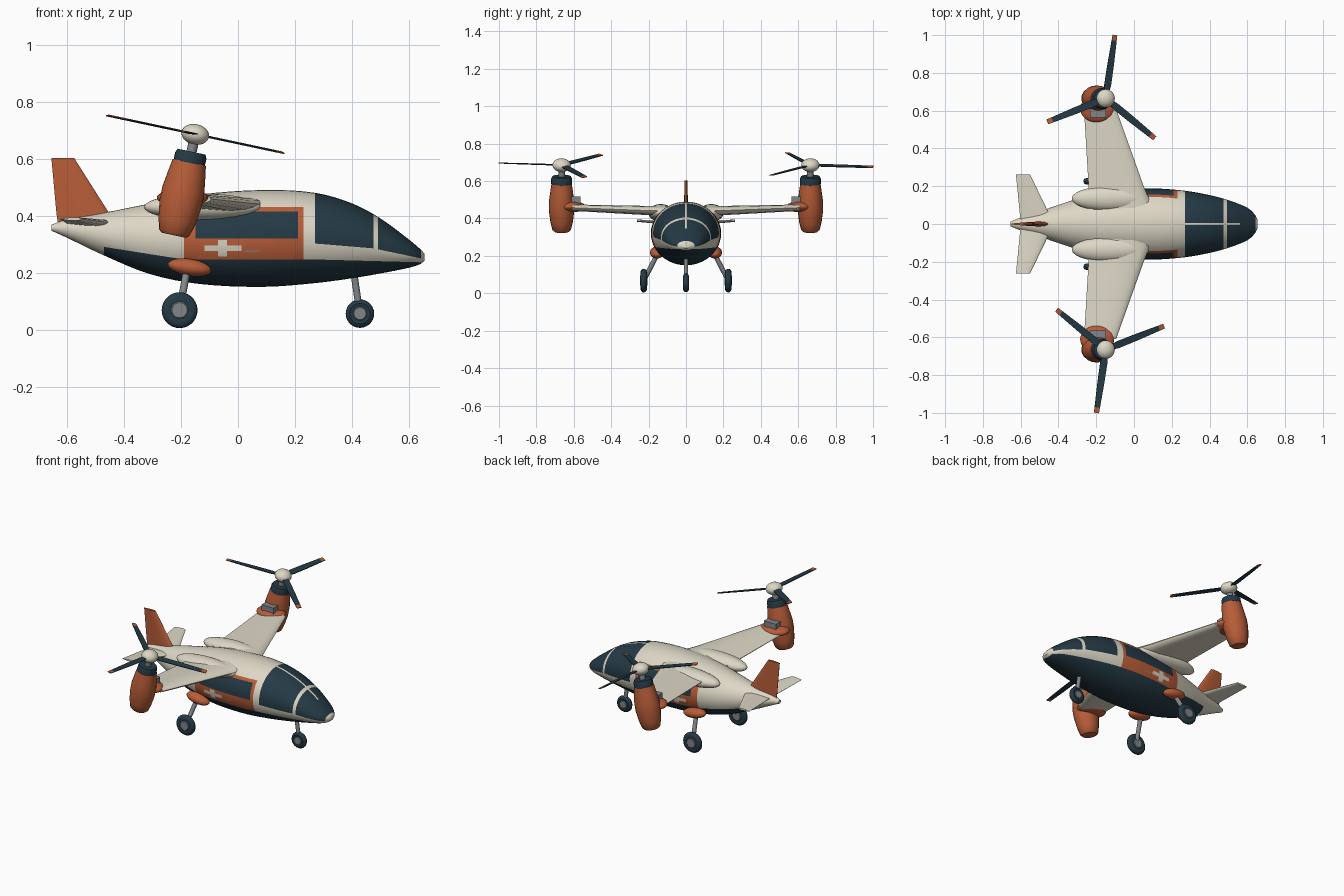
import bpy, bmesh, math
from mathutils import Vector, Matrix

if "Cube" in bpy.data.objects:
    bpy.data.objects.remove(bpy.data.objects["Cube"])

COLOURS = {"cream": (0.72, 0.68, 0.56), "navy": (0.018, 0.042, 0.06),
           "orange": (0.48, 0.11, 0.04), "grey": (0.22, 0.24, 0.25)}
NAMES = list(COLOURS)
CREAM, NAVY, ORANGE, GREY = range(4)
MATS = []
for n, c in COLOURS.items():
    m = bpy.data.materials.new(n)
    m.diffuse_color = (*c, 1)
    m.use_nodes = True
    m.node_tree.nodes["Principled BSDF"].inputs["Base Color"].default_value = m.diffuse_color
    MATS.append(m)


def finish(name, bm, colour, matrix=Matrix()):
    """colour is a material number, or a rule taking the local face centre"""
    used = []
    for f in bm.faces:
        c = colour(f.calc_center_median()) if callable(colour) else colour
        if c not in used:
            used.append(c)
        f.material_index = used.index(c)
    bm.transform(matrix)
    bmesh.ops.recalc_face_normals(bm, faces=bm.faces[:])
    me = bpy.data.meshes.new(name)
    bm.to_mesh(me)
    bm.free()
    for c in used:
        me.materials.append(MATS[c])
    ob = bpy.data.objects.new(name, me)
    bpy.context.collection.objects.link(ob)
    return ob


def loft(rings):
    bm = bmesh.new()
    vs = [[bm.verts.new(p) for p in r] for r in rings]
    n = len(rings[0])
    for a, b in zip(vs, vs[1:]):
        for i in range(n):
            bm.faces.new((a[i], a[(i + 1) % n], b[(i + 1) % n], b[i]))
    bm.faces.new(vs[0][::-1])
    bm.faces.new(vs[-1])
    return bm


def lathe(name, profile, colour, matrix=Matrix(), seg=24):
    rings = [[(r * math.cos(2 * math.pi * i / seg), r * math.sin(2 * math.pi * i / seg), h)
              for i in range(seg)] for r, h in profile]
    return finish(name, loft(rings), colour, matrix)


def ellipsoid(name, centre, radii, colour, tilt=0):
    bm = bmesh.new()
    bmesh.ops.create_uvsphere(bm, u_segments=28, v_segments=16, radius=1)
    return finish(name, bm, colour, Matrix.Translation(centre) @ Matrix.Rotation(math.radians(tilt), 4, 'Y')
                  @ Matrix.Diagonal((*radii, 1)))


def tube(name, a, b, r, colour):
    a, b = Vector(a), Vector(b)
    rot = (b - a).to_track_quat('Z', 'Y').to_matrix().to_4x4()
    return lathe(name, [(r, 0), (r, (b - a).length)], colour, Matrix.Translation(a) @ rot, 16)


FOIL = [(0, 0), (.03, .45), (.12, .8), (.3, 1), (.6, .75), (1, .08),
        (1, -.08), (.6, -.75), (.3, -1), (.12, -.8), (.03, -.45)]


def surface(name, sections, colour, upright=False):
    """sections: (leading x, trailing x, half thickness, span, offset)"""
    rings = []
    for le, te, t, span, off in sections:
        pts = [(le + (te - le) * c, off + t * h) for c, h in FOIL]
        rings.append([(x, o, span) if upright else (x, span, o) for x, o in pts])
    return finish(name, loft(rings), colour)


# ---- fuselage: x, bottom z, top z, half width
ST = [(-.655, .347, .368, .012), (-.6, .322, .387, .034), (-.47, .26, .41, .077), (-.31, .195, .442, .13),
      (-.135, .16, .474, .172), (.09, .15, .49, .188), (.27, .163, .48, .176), (.4, .18, .443, .153),
      (.5, .197, .39, .126), (.6, .217, .316, .086), (.64, .23, .282, .05), (.655, .242, .266, .02)]


def tangent(i, k):
    a, b = ST[max(i - 1, 0)], ST[min(i + 1, len(ST) - 1)]
    return (b[k] - a[k]) / (b[0] - a[0])


rings = []
for i in range(len(ST) - 1):
    p, q = ST[i], ST[i + 1]
    d = q[0] - p[0]
    for s in range(5 if i == len(ST) - 2 else 4):
        u = s / 4
        zb, zt, w = [(2*u**3 - 3*u*u + 1) * p[k] + (u**3 - 2*u*u + u) * d * tangent(i, k)
                     + (3*u*u - 2*u**3) * q[k] + (u**3 - u*u) * d * tangent(i + 1, k) for k in (1, 2, 3)]
        rings.append([(p[0] + d * u, w * math.cos(2 * math.pi * j / 40),
                       (zb + zt) / 2 + (zt - zb) / 2 * math.sin(2 * math.pi * j / 40)) for j in range(40)])
body = loft(rings)


def cut(co, no, x0=-1, x1=1):
    faces = [f for f in body.faces if x0 < f.calc_center_median().x < x1]
    geom = set(faces) | {e for f in faces for e in f.edges} | {v for f in faces for v in f.verts}
    bmesh.ops.bisect_plane(body, geom=list(geom), dist=1e-5, plane_co=co, plane_no=no)


# paint lines as (x, z) to (x, z)
SILL = [(-.47, .29, -.19, .246), (-.19, .246, .27, .246), (.27, .246, .642, .236)]
CANOPY = [(.27, .302, .475, .285), (.475, .285, .642, .25)]
DOOR, WINDOW = (-.19, .23, .246, .43), (-.15, .21, .32, .415)
CROSS_H, CROSS_V = (-.118, .012, .275, .295), (-.071, -.038, .256, .314)
HANDLE = (.027, .075, .272, .278)
BOXES = [DOOR, WINDOW, CROSS_H, CROSS_V, HANDLE]
for x in sorted({v for b in BOXES for v in b[:2]} | {-.47, .27, .475, .492, .56, .642}):
    cut((x, 0, 0), (1, 0, 0))
for a, za, b, zb in SILL + CANOPY:
    cut((a, 0, za), (za - zb, 0, b - a), a, b)
for x0, x1, z0, z1 in BOXES:
    for z in (z0, z1):
        cut((0, 0, z), (0, 0, 1), x0, x1)
for y in (-.006, .006):
    cut((0, y, 0), (0, 1, 0), .27, .56)


def line_z(lines, x):
    for a, za, b, zb in lines:
        if a <= x <= b:
            return za + (zb - za) * (x - a) / (b - a)


def inside(c, b):
    return b[0] < c.x < b[1] and b[2] < c.z < b[3]


def livery(c):
    low, high = line_z(SILL, c.x), line_z(CANOPY, c.x)
    if low and c.z < low:
        return NAVY
    if high and c.z > high:
        frame = .475 < c.x < .492 or (abs(c.y) < .006 and c.x < .56)
        return CREAM if frame else NAVY
    if inside(c, CROSS_H) or inside(c, CROSS_V):
        return CREAM
    if inside(c, HANDLE):
        return GREY
    if inside(c, WINDOW):
        return NAVY
    return ORANGE if inside(c, DOOR) else CREAM


finish("fuselage", body, livery)

# ---- tail
surface("tail_fin", [(-.42, -.63, .014, .36, 0), (-.45, -.637, .013, .405, 0), (-.575, -.655, .007, .602, 0)],
        ORANGE, True)


def wheel(name, centre, r, w):
    m = Matrix.Translation(centre) @ Matrix.Rotation(math.pi / 2, 4, 'X')
    h = w / 2
    lathe(name + "_tyre", [(r * .5, -h * .8), (r * .72, -h), (r * .9, -h * .75), (r, -h * .25), (r, h * .25),
                           (r * .9, h * .75), (r * .72, h), (r * .5, h * .8)], NAVY, m, 28)
    lathe(name + "_hub", [(r * .42, -h * 1.08), (r * .48, -h * .9), (r * .48, h * .9), (r * .42, h * 1.08)], GREY, m)


def blade(name, matrix):
    rings = []
    for x, w in [(.03, .012), (.07, .019), (.18, .018), (.31, .014), (.339, .013)]:
        rings.append([(x, -w, -.003), (x, w, .001), (x, w, .005), (x, -w, .001)])
    finish(name, loft(rings), lambda c: ORANGE if c.x > .31 else NAVY, matrix)


# ---- parts on both sides
for s, side in ((-1, "right"), (1, "left")):
    surface(side + "_wing", [(.1, -.235, .027, .08 * s, .44), (.055, -.24, .025, .19 * s, .442),
                             (-.095, -.265, .017, .61 * s, .458)], CREAM)
    surface(side + "_tailplane", [(-.42, -.6, .013, 0, .372), (-.452, -.605, .012, .06 * s, .376),
                                  (-.55, -.625, .006, .262 * s, .388)], CREAM)
    ellipsoid(side + "_wing_root_fairing", (-.125, .135 * s, .43), (.205, .066, .047), CREAM)
    ellipsoid(side + "_wing_tip_pod", (-.195, .61 * s, .463), (.09, .072, .03), ORANGE)
    bm = bmesh.new()
    bmesh.ops.create_cube(bm, size=1)
    finish(side + "_tilt_hinge", bm, GREY, Matrix.Translation((-.19, .59 * s, .49))
           @ Matrix.Diagonal((.085, .05, .055, 1)))
    # tilting engine, along its own axis from the rotor centre
    m = Matrix.Translation((-.15, .665 * s, .685)) @ Matrix.Rotation(math.radians(12), 4, 'Y')
    lathe(side + "_nacelle", [(.04, -.362), (.05, -.352), (.06, -.31), (.068, -.25), (.068, -.2),
                              (.06, -.14), (.054, -.1)], ORANGE, m @ Matrix.Diagonal((1.1, 1, 1, 1)), 20)
    lathe(side + "_nacelle_collar", [(.056, -.102), (.056, -.075), (.05, -.062)], NAVY, m, 20)
    lathe(side + "_rotor_shaft", [(.018, -.08), (.018, 0)], GREY, m, 16)
    ellipsoid(side + "_rotor_hub", (-.15, .665 * s, .685), (.049, .049, .036), CREAM, 12)
    for k in range(3):
        ang = math.radians(81.5 * s + 120 * k + (0 if s > 0 else -17))
        blade(f"{side}_rotor_blade_{k + 1}", m @ Matrix.Rotation(ang, 4, 'Z'))
    # main gear
    ellipsoid(side + "_gear_sponson", (-.17, .155 * s, .218), (.077, .038, .03), ORANGE, 9)
    tube(side + "_gear_strut", (-.205, .226 * s, .068), (-.178, .15 * s, .215), .013, GREY)
    wheel(side + "_main_wheel", (-.205, .226 * s, .068), .063, .036)

# ---- nose gear
tube("nose_gear_strut", (.428, 0, .056), (.405, 0, .21), .012, GREY)
wheel("nose_wheel", (.428, 0, .056), .05, .032)

# ---- smooth shading with crisp edges
for ob in bpy.data.objects:
    ob.select_set(True)
bpy.context.view_layer.objects.active = bpy.data.objects["fuselage"]
bpy.ops.object.shade_smooth_by_angle(angle=math.radians(40))
